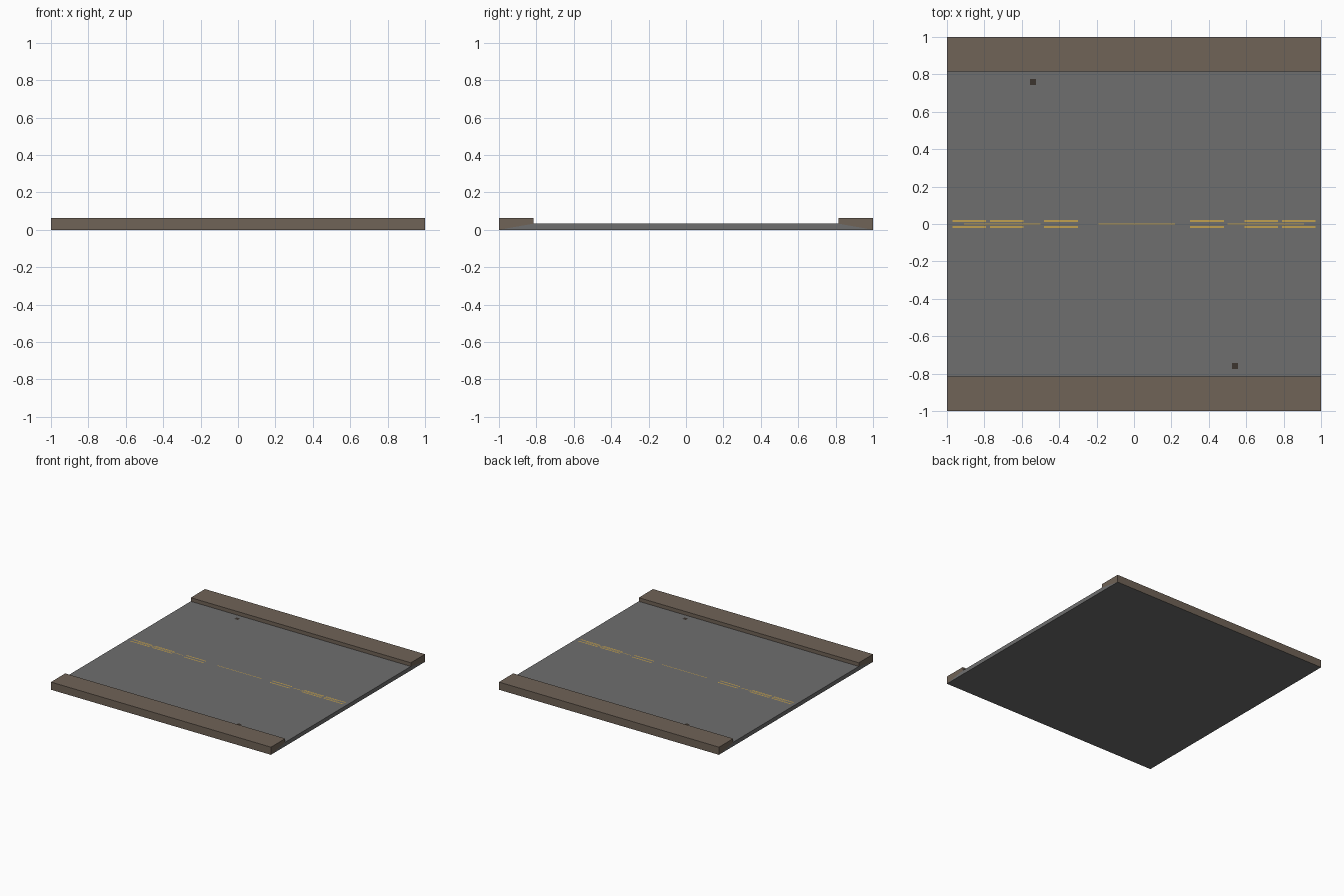
import bpy, bmesh

if "Cube" in bpy.data.objects:
    bpy.data.objects.remove(bpy.data.objects["Cube"])

ROAD_Z, WALK_Z, CURB = 0.033, 0.063, 0.815


def material(name, rgb):
    m = bpy.data.materials.new(name)
    m.diffuse_color = (*rgb, 1)
    m.use_nodes = True
    m.node_tree.nodes["Principled BSDF"].inputs["Base Color"].default_value = m.diffuse_color
    return m


asphalt = material("asphalt grey", (0.157, 0.157, 0.157))
brown = material("pavement brown", (0.162, 0.125, 0.095))
yellow = material("marking yellow", (0.53, 0.35, 0.08))
dark = material("drain dark brown", (0.045, 0.035, 0.028))


def finish(name, bm, *mats):
    bmesh.ops.remove_doubles(bm, verts=bm.verts, dist=1e-5)
    me = bpy.data.meshes.new(name)
    bm.to_mesh(me)
    bm.free()
    ob = bpy.data.objects.new(name, me)
    for m in mats:
        me.materials.append(m)
    bpy.context.collection.objects.link(ob)
    return ob


def quad(bm, pts):
    return bm.faces.new([bm.verts.new(p) for p in pts])


# Road slab: top cut into cells, double dashed line coloured by position
dashes = [(0.30, 0.48), (0.59, 0.77), (0.79, 0.97)]
xs = sorted([s * v for d in dashes for v in d for s in (-1, 1)] + [-1, 1])
ys = [-CURB, -0.021, -0.011, 0.011, 0.021, CURB]
bm = bmesh.new()
for x0, x1 in zip(xs, xs[1:]):
    for y0, y1 in zip(ys, ys[1:]):
        f = quad(bm, [(x0, y0, ROAD_Z), (x1, y0, ROAD_Z), (x1, y1, ROAD_Z), (x0, y1, ROAD_Z)])
        cx, cy = abs(x0 + x1) / 2, abs(y0 + y1) / 2
        on_line = 0.011 < cy < 0.021 and any(a < cx < b for a, b in dashes)
        f.material_index = 1 if on_line else 0
# sides and underside of the slab
quad(bm, [(-1, -1, 0), (-1, 1, 0), (1, 1, 0), (1, -1, 0)])
quad(bm, [(1, -1, 0), (1, 1, 0), (1, CURB, ROAD_Z), (1, -CURB, ROAD_Z)])
quad(bm, [(-1, 1, 0), (-1, -1, 0), (-1, -CURB, ROAD_Z), (-1, CURB, ROAD_Z)])
finish("road", bm, asphalt, yellow)

# Raised pavements along both sides, open where they meet the slab
for name, s in (("front_pavement", -1), ("back_pavement", 1)):
    prof = [(s * CURB, ROAD_Z), (s * CURB, WALK_Z), (s, WALK_Z), (s, 0)]
    bm = bmesh.new()
    for (y0, z0), (y1, z1) in zip(prof, prof[1:]):
        quad(bm, [(-1, y0, z0), (1, y0, z0), (1, y1, z1), (-1, y1, z1)])
    for x in (-1, 1):
        quad(bm, [(x, y, z) for y, z in prof])
    bmesh.ops.remove_doubles(bm, verts=bm.verts, dist=1e-5)
    bmesh.ops.recalc_face_normals(bm, faces=bm.faces)
    # make sure the walking surface faces up
    if any(f.normal.z < -0.5 for f in bm.faces):
        bmesh.ops.reverse_faces(bm, faces=bm.faces)
    finish(name, bm, brown)


def plate(name, x0, x1, y0, y1, mat):
    z = ROAD_Z + 0.0012
    bm = bmesh.new()
    quad(bm, [(x0, y0, z), (x1, y0, z), (x1, y1, z), (x0, y1, z)])
    finish(name, bm, mat)


# Thin centre strips
for i, (a, b) in enumerate([(-0.91, -0.50), (-0.19, 0.22), (0.50, 0.91)]):
    plate(f"centre_strip_{i + 1}", a, b, -0.003, 0.003, yellow)

# Small drain plates near opposite kerbs
for name, s in (("back_drain", 1), ("front_drain", -1)):
    cx, cy = -0.54 * s, 0.76 * s
    plate(name, cx - 0.016, cx + 0.016, cy - 0.016, cy + 0.016, dark)
